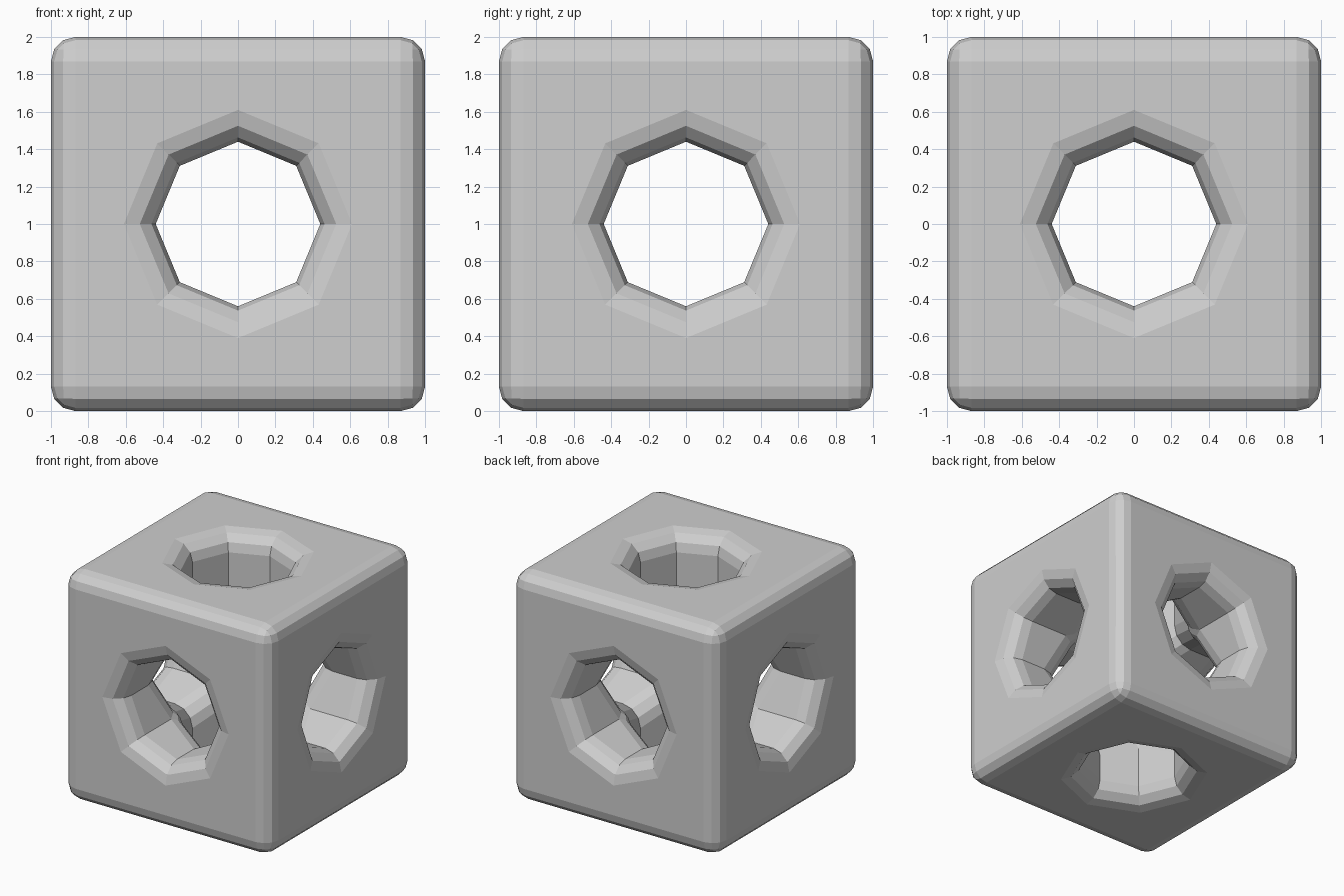
import bpy
import bmesh
import math
from itertools import product

start = bpy.data.objects.get("Cube")
if start:
    bpy.data.objects.remove(start, do_unlink=True)

R = 0.44                          # hole radius, corners on the axes
A = R * math.sqrt(0.5)            # diagonal corner of the octagonal hole

# One octant, for the z direction: outer face and two tube walls
FACES = [
    [(R, 0, 1), (1, 0, 1), (1, 1, 1), (0, 1, 1), (0, R, 1), (A, A, 1)],
    [(R, 0, 1), (A, A, 1), (A, A, A), (R, 0, R)],
    [(A, A, 1), (0, R, 1), (0, R, R), (A, A, A)],
]


def round_sharp_edges(bm, edges, width):
    bmesh.ops.bevel(bm, geom=edges, offset=width, offset_type='OFFSET',
                    segments=3, profile=0.5, affect='EDGES',
                    clamp_overlap=False, loop_slide=True, material=-1)


def sharp_edges(bm):
    return [e for e in bm.edges
            if len(e.link_faces) == 2 and e.calc_face_angle() > math.radians(60)]


def on_outer_edge(v):
    return sum(abs(c) > 0.999 for c in v.co) >= 2


# Repeat the octant over three axes and eight mirrorings
bm = bmesh.new()
for signs in product((1, -1), repeat=3):
    for turn in range(3):
        for face in FACES:
            points = [p[turn:] + p[:turn] for p in face]
            bm.faces.new([bm.verts.new([s * c for s, c in zip(signs, p)])
                          for p in points])
bmesh.ops.remove_doubles(bm, verts=bm.verts, dist=0.0001)
bmesh.ops.recalc_face_normals(bm, faces=bm.faces)

# Outer cube edges, then hole rims and inner crossings
round_sharp_edges(bm, [e for e in sharp_edges(bm)
                       if all(on_outer_edge(v) for v in e.verts)], 0.13)
bm.normal_update()
round_sharp_edges(bm, sharp_edges(bm), 0.157)
bmesh.ops.recalc_face_normals(bm, faces=bm.faces)
bmesh.ops.translate(bm, verts=bm.verts, vec=(0, 0, 1))

mesh = bpy.data.meshes.new("pierced_cube")
bm.to_mesh(mesh)
bm.free()
cube = bpy.data.objects.new("pierced_cube", mesh)
bpy.context.collection.objects.link(cube)

# Plain grey
grey = bpy.data.materials.new("light_grey")
grey.use_nodes = True
colour = (0.62, 0.62, 0.62, 1)
grey.diffuse_color = colour
for node in grey.node_tree.nodes:
    if node.type == 'BSDF_PRINCIPLED':
        node.inputs["Base Color"].default_value = colour
mesh.materials.append(grey)
